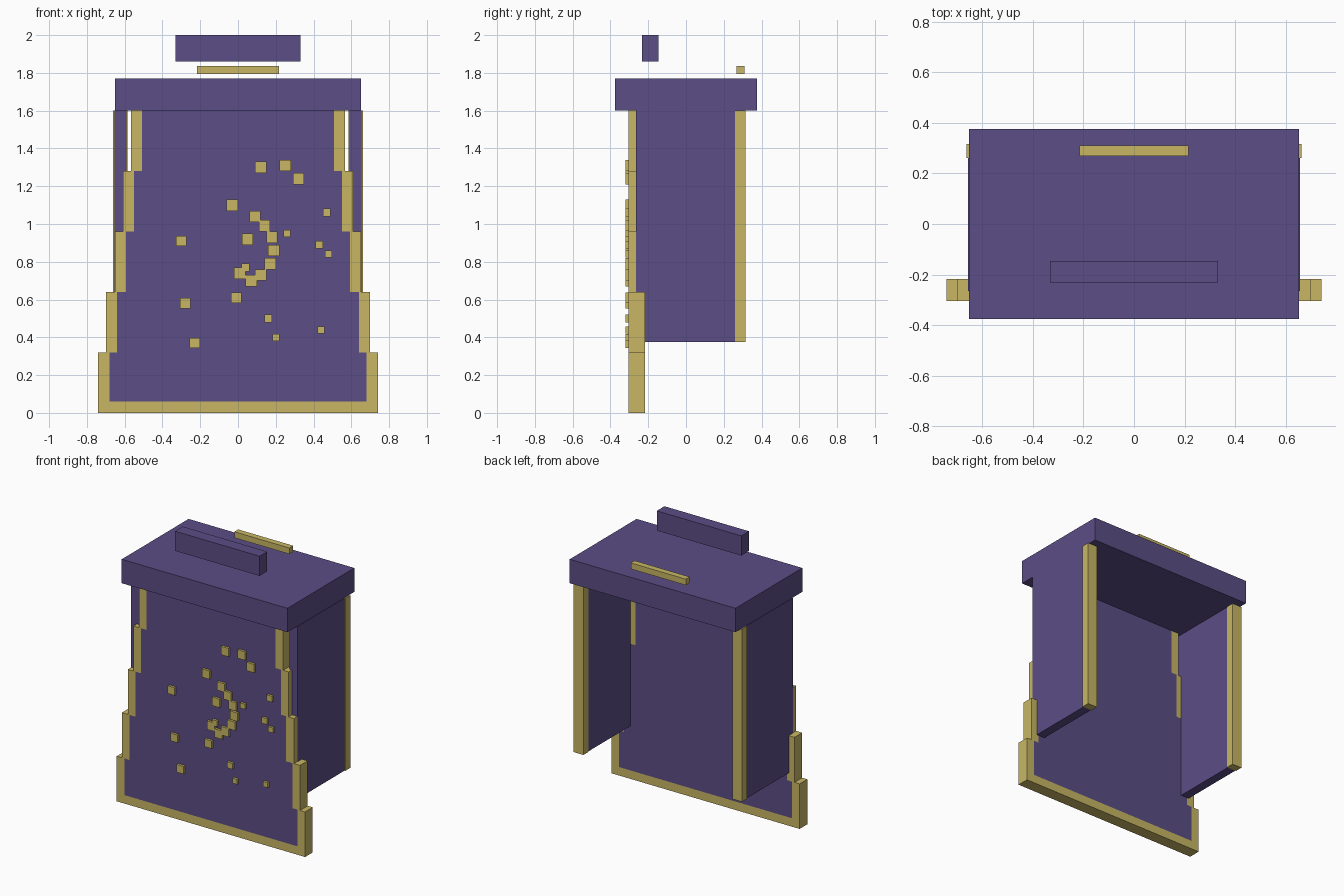
import bpy
import bmesh

if "Cube" in bpy.data.objects:
    bpy.data.objects.remove(bpy.data.objects["Cube"], do_unlink=True)


def make_material(name, colour):
    mat = bpy.data.materials.new(name)
    mat.use_nodes = True
    mat.diffuse_color = colour
    mat.node_tree.nodes["Principled BSDF"].inputs["Base Color"].default_value = colour
    return mat


purple = make_material("purple", (0.105, 0.075, 0.24, 1))
gold = make_material("gold", (0.58, 0.47, 0.13, 1))


def finish(name, bm, mat):
    bmesh.ops.recalc_face_normals(bm, faces=bm.faces)
    mesh = bpy.data.meshes.new(name)
    bm.to_mesh(mesh)
    bm.free()
    mesh.materials.append(mat)
    obj = bpy.data.objects.new(name, mesh)
    bpy.context.collection.objects.link(obj)
    return obj


def add_box(bm, xs, ys, zs):
    verts = bmesh.ops.create_cube(bm, size=1)["verts"]
    for v in verts:
        v.co = [r[0] + (c + 0.5) * (r[1] - r[0]) for c, r in zip(v.co, (xs, ys, zs))]


def box(name, mat, xs, ys, zs):
    bm = bmesh.new()
    add_box(bm, xs, ys, zs)
    return finish(name, bm, mat)


def prism(name, mat, outline, front, back):
    """Extrude an x-z outline from front to back along y."""
    bm = bmesh.new()
    face = bm.faces.new([bm.verts.new((x, front, z)) for x, z in outline])
    new = bmesh.ops.extrude_face_region(bm, geom=[face])["geom"]
    verts = [g for g in new if isinstance(g, bmesh.types.BMVert)]
    bmesh.ops.translate(bm, verts=verts, vec=(0, back - front, 0))
    return finish(name, bm, mat)


# Stepped front panel with a gold border
FRONT, BACK = -0.304, -0.218
TIER = 0.32
TRIM = 0.06
half_widths = [0.74, 0.70, 0.652, 0.61, 0.567]


def steps(inset, bottom):
    side = []
    for i, w in enumerate(half_widths):
        side.append((w - inset, bottom if i == 0 else i * TIER))
        side.append((w - inset, (i + 1) * TIER))
    return side


def flip(side):
    return [(-x, z) for x, z in reversed(side)]


outer, inner = steps(0, 0), steps(TRIM, TRIM)
prism("front_panel", purple, inner + flip(inner), FRONT, BACK)
prism("front_border", gold, outer + inner[::-1] + flip(inner)[::-1] + flip(outer),
      FRONT, BACK)

# Side walls and gold rear posts
for side, s in (("left", 1), ("right", -1)):
    box(side + "_wall", purple, sorted((0.59 * s, 0.655 * s)), (-0.265, 0.26), (0.375, 1.6))
    box(side + "_rear_post", gold, sorted((0.585 * s, 0.661 * s)), (0.26, 0.316), (0.375, 1.6))

# Top slab and the pieces floating above it
box("top_slab", purple, (-0.651, 0.651), (-0.375, 0.375), (1.6, 1.77))
box("upper_block", purple, (-0.332, 0.332), (-0.232, -0.146), (1.86, 2.0))
box("upper_bar", gold, (-0.216, 0.216), (0.268, 0.311), (1.793, 1.836))

# Square studs: a crescent surrounded by scattered points, grouped by size
studs = {
    0.06: [(0.12, 1.3), (0.25, 1.31), (0.32, 1.24), (-0.03, 1.1), (0.09, 1.04),
           (0.14, 0.99), (0.18, 0.93), (0.19, 0.86), (0.17, 0.79), (0.12, 0.73),
           (0.07, 0.7), (0.01, 0.74), (0.05, 0.92)],
    0.055: [(-0.3, 0.91), (-0.01, 0.61), (-0.28, 0.58), (-0.23, 0.37)],
    0.042: [(0.04, 0.77), (0.47, 1.06), (0.43, 0.89), (0.16, 0.5)],
    0.037: [(0.26, 0.95), (0.48, 0.84), (0.2, 0.4), (0.44, 0.44)],
}
bm = bmesh.new()
for size, places in studs.items():
    h = size / 2
    for x, z in places:
        add_box(bm, (x - h, x + h), (-0.321, FRONT + 0.005), (z - h, z + h))
finish("front_studs", bm, gold)
